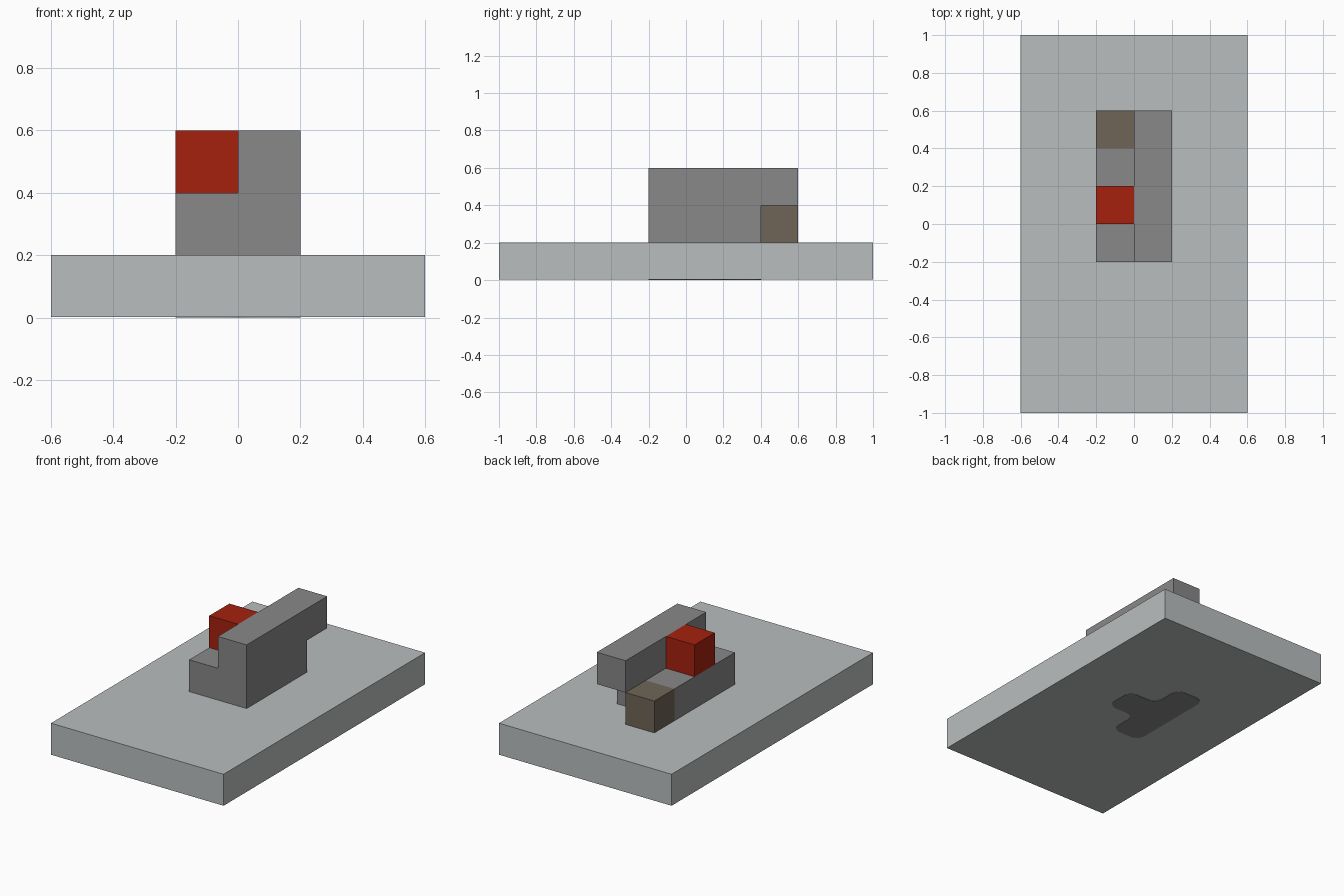
import bpy
import bmesh
from mathutils import Vector

cube = bpy.data.objects.get("Cube")
if cube:
    bpy.data.objects.remove(cube, do_unlink=True)

U = 0.2  # size of one block


def material(name, rgb):
    mat = bpy.data.materials.new(name)
    mat.use_nodes = True
    mat.diffuse_color = (*rgb, 1)
    mat.node_tree.nodes["Principled BSDF"].inputs["Base Color"].default_value = (*rgb, 1)
    return mat


def prism(name, outline, depth, mat, fillet=0):
    """Extrude a flat outline along depth, optionally rounding its corners."""
    bm = bmesh.new()
    bm.faces.new([bm.verts.new(p) for p in outline])
    if fillet:
        bmesh.ops.bevel(bm, geom=bm.verts[:], offset=fillet, segments=5,
                        profile=0.5, affect='VERTICES')
    ext = bmesh.ops.extrude_face_region(bm, geom=bm.faces[:], use_keep_orig=True)
    moved = [v for v in ext["geom"] if isinstance(v, bmesh.types.BMVert)]
    bmesh.ops.translate(bm, vec=Vector(depth), verts=moved)
    bmesh.ops.recalc_face_normals(bm, faces=bm.faces[:])
    mesh = bpy.data.meshes.new(name)
    bm.to_mesh(mesh)
    bm.free()
    mesh.materials.append(mat)
    obj = bpy.data.objects.new(name, mesh)
    bpy.context.collection.objects.link(obj)
    return obj


def box(name, lo, hi, mat):
    (x0, y0, z0), (x1, y1, z1) = lo, hi
    base = [(x0, y0, z0), (x1, y0, z0), (x1, y1, z0), (x0, y1, z0)]
    return prism(name, base, (0, 0, z1 - z0), mat)


pale = material("pale grey", (0.491, 0.515, 0.515))
grey = material("mid grey", (0.246, 0.246, 0.246))
red = material("red", (0.376, 0.015, 0.0044))
brown = material("dull brown", (0.156, 0.130, 0.093))

# Base slab, with a thin rounded T-shaped mark beneath it
SKIN = 0.002
box("base_slab", (-3 * U, -5 * U, SKIN), (3 * U, 5 * U, U), pale)
tee = [(-1, -1), (0, -1), (0, 0), (1, 0), (1, 1), (0, 1), (0, 2), (-1, 2)]
prism("underside_mark", [(x * U, y * U, 0) for x, y in tee], (0, 0, SKIN), grey, 0.06)

# Tall wall whose top overhangs at the back
wall = [(-1, 1), (2, 1), (2, 2), (3, 2), (3, 3), (-1, 3)]
prism("tall_wall", [(0, y * U, z * U) for y, z in wall], (U, 0, 0), grey)

# Low step beside the wall, and the coloured blocks
box("low_step", (-U, -U, U), (0, 2 * U, 2 * U), grey)
box("rear_block", (-U, 2 * U, U), (0, 3 * U, 2 * U), brown)
box("top_block", (-U, 0, 2 * U), (0, U, 3 * U), red)
